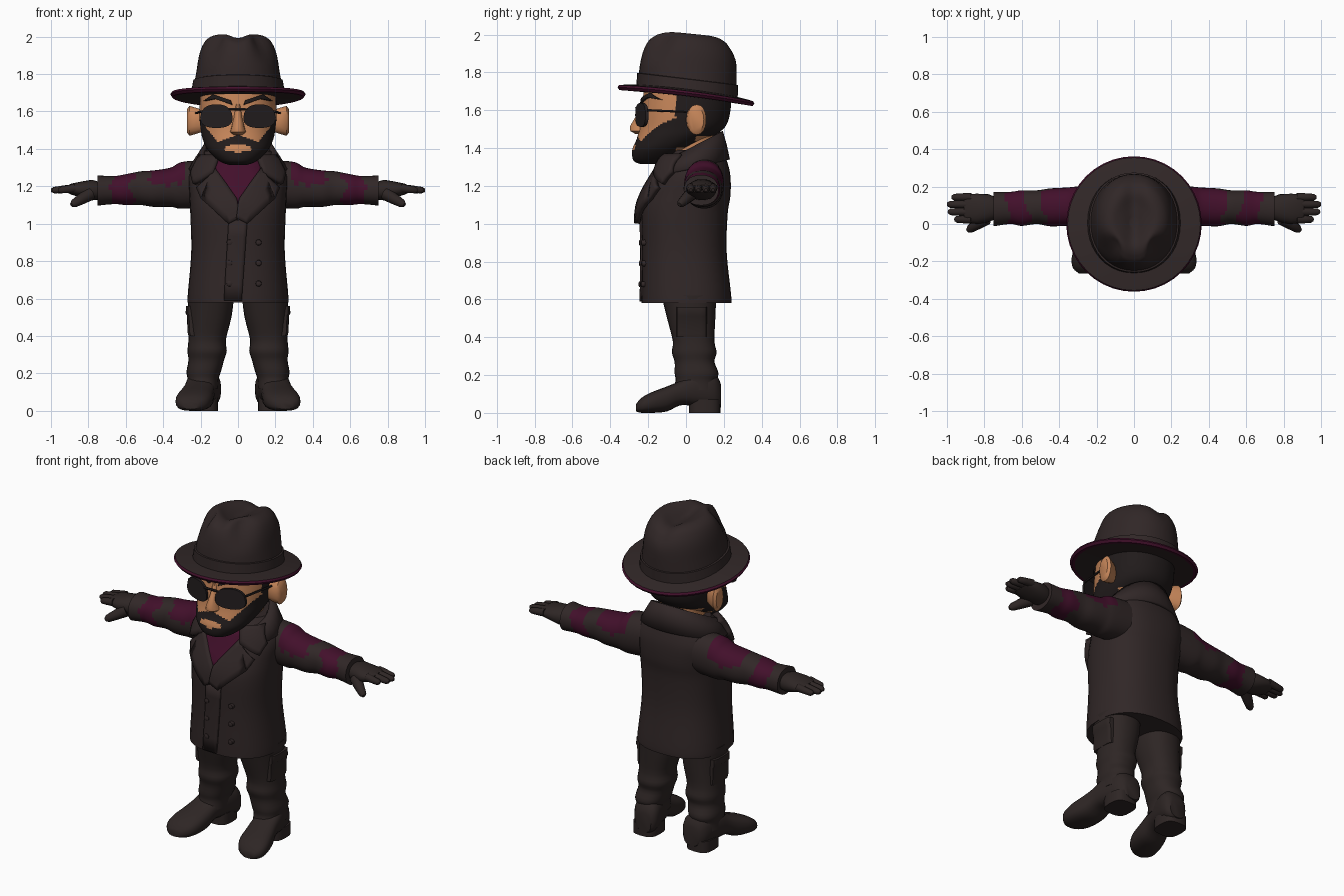
import bpy, bmesh, math
from mathutils import Vector

if "Cube" in bpy.data.objects:
    bpy.data.objects.remove(bpy.data.objects["Cube"])


def material(name, rgb):
    m = bpy.data.materials.new(name)
    m.diffuse_color = (*rgb, 1)
    m.use_nodes = True
    m.node_tree.nodes["Principled BSDF"].inputs["Base Color"].default_value = m.diffuse_color
    return m


COAT = material("coat_brown", (0.030, 0.020, 0.020))
TROUSER = material("trouser_brown", (0.027, 0.019, 0.018))
PURPLE = material("plum", (0.055, 0.005, 0.024))
SKIN = material("skin", (0.56, 0.235, 0.10))
HAIR = material("hair_black", (0.015, 0.011, 0.011))
LENS = material("lens_black", (0.017, 0.013, 0.014))


def finish(name, bm, mats, rule=None, angle=40):
    bmesh.ops.recalc_face_normals(bm, faces=bm.faces)
    if rule:
        for f in bm.faces:
            f.material_index = rule(f.calc_center_median())
    me = bpy.data.meshes.new(name)
    bm.to_mesh(me)
    bm.free()
    for m in mats:
        me.materials.append(m)
    ob = bpy.data.objects.new(name, me)
    bpy.context.collection.objects.link(ob)
    bpy.ops.object.select_all(action='DESELECT')
    ob.select_set(True)
    bpy.context.view_layer.objects.active = ob
    bpy.ops.object.shade_smooth_by_angle(angle=math.radians(angle))
    return ob


def loft(name, rings, mats, rule=None, caps=True, angle=40):
    bm = bmesh.new()
    vs = [[bm.verts.new(p) for p in r] for r in rings]
    n = len(vs[0])
    for a, b in zip(vs, vs[1:]):
        for i in range(n):
            bm.faces.new((a[i], a[(i + 1) % n], b[(i + 1) % n], b[i]))
    if caps:
        bm.faces.new(vs[0])
        bm.faces.new(vs[-1])
    return finish(name, bm, mats, rule, angle)


def dense(keys, steps):
    # smooth in-between rows through the key rows
    out = []
    for i in range(len(keys) - 1):
        p = [keys[max(0, min(len(keys) - 1, i + k))] for k in (-1, 0, 1, 2)]
        for s in range(steps):
            t = s / steps
            out.append([0.5 * (2 * b + (c - a) * t + (2 * a - 5 * b + 4 * c - d) * t * t
                               + (3 * b - a - 3 * c + d) * t ** 3) for a, b, c, d in zip(*p)])
    return out + [list(keys[-1])]


def oval(n, p):
    for i in range(n):
        a = 2 * math.pi * i / n
        c, s = math.cos(a), math.sin(a)
        yield math.copysign(abs(c) ** (2 / p), c), math.copysign(abs(s) ** (2 / p), s)


def ring_z(z, y0, y1, rx, cx=0, n=32, p=2.4):
    return [Vector((cx + rx * u, (y0 + y1) / 2 + (y1 - y0) / 2 * v, z)) for u, v in oval(n, p)]


def ring_x(x, y0, y1, z0, z1, n=20, p=2.2):
    return [Vector((x, (y0 + y1) / 2 + (y1 - y0) / 2 * u, (z0 + z1) / 2 + (z1 - z0) / 2 * v))
            for u, v in oval(n, p)]


def rod(name, a, b, r0, r1, mat, n=10):
    a, b = Vector(a), Vector(b)
    q = (b - a).to_track_quat('Z', 'Y')
    rings = [[a.lerp(b, t) + q @ Vector((u * r, v * r, 0)) for u, v in oval(n, 2)]
             for t, r in ((0, r0), (0.5, (r0 + r1) / 2), (0.88, r1), (1, r1 * 0.5))]
    return loft(name, rings, [mat])


def front_y(keys, x, z, p):
    # front surface of a body made of (z, y0, y1, rx) rows
    for a, b in zip(keys, keys[1:]):
        if a[0] <= z <= b[0]:
            t = (z - a[0]) / (b[0] - a[0])
            y0, y1, rx = [a[i] + (b[i] - a[i]) * t for i in (1, 2, 3)]
            k = max(0, 1 - min(1, abs(x / rx)) ** p) ** (1 / p)
            return (y0 + y1) / 2 - (y1 - y0) / 2 * k
    return 0


def plate(name, pts, keys, mat, off, thick, p=2.4):
    bm = bmesh.new()
    f = bm.faces.new([bm.verts.new((x, 0, z)) for x, z in pts])
    bmesh.ops.triangulate(bm, faces=[f])
    bmesh.ops.subdivide_edges(bm, edges=bm.edges[:], cuts=4, use_grid_fill=True)
    for v in bm.verts:
        v.co.y = front_y(keys, v.co.x, v.co.z, p) - off
    ob = finish(name, bm, [mat])
    m = ob.modifiers.new("thickness", 'SOLIDIFY')
    m.thickness, m.offset = thick, 0


# Coat body, neckwear, lapels, overlap and buttons
torso = dense([(.58, -.235, .24, .27), (.63, -.235, .238, .268), (.85, -.232, .215, .25),
               (1.05, -.235, .22, .255), (1.15, -.21, .235, .26), (1.25, -.16, .235, .265),
               (1.32, -.13, .22, .235), (1.39, -.08, .195, .18)], 4)
loft("coat_body", [ring_z(*k) for k in torso], [COAT])
plate("neck_scarf", [(-.13, 1.35), (.13, 1.35), (.11, 1.25), (0, 1.1), (-.11, 1.25)], torso, PURPLE, .012, .02)
for s in (-1, 1):
    plate("lapel", [(s * x, z) for x, z in ((.125, 1.30), (.15, 1.25), (.215, 1.19), (.19, 1.13),
                                            (.05, 1.0), (-.01, 1.03), (.005, 1.13))],
          torso, COAT, .02 + .004 * s, .03)
    plate("collar_leaf", [(s * x, z) for x, z in ((.10, 1.36), (.2, 1.36), (.245, 1.27), (.23, 1.21), (.13, 1.27))],
          torso, COAT, .025, .035)
plate("coat_overlap", [(-.075, .59), (.02, .59), (.05, 1.02), (-.05, 1.02)], torso, COAT, .004, .012)
for z in (.68, .79, .9):
    for x in (-.045, .11):
        y = front_y(torso, x, z, 2.4)
        rod("coat_button", (x, y + .01, z), (x, y - .018, z), .017, .015, COAT)

# Standing collar around the back of the neck
bm = bmesh.new()
rows = []
for i in range(25):
    a = math.radians(-145 + 290 * i / 24)
    sx, cy, w = math.sin(a), math.cos(a), (1 + math.cos(a)) / 2
    rows.append([bm.verts.new((r * sx, .02 + ry * cy, z)) for r, ry, z in
                 ((.19, .175, 1.31 + .18 * w), (.225, .195, 1.29 + .13 * w), (.265, .212, 1.25 + .09 * w))])
for a, b in zip(rows, rows[1:]):
    for j in (0, 1):
        bm.faces.new((a[j], b[j], b[j + 1], a[j + 1]))
collar = finish("coat_collar", bm, [COAT])
collar.modifiers.new("thickness", 'SOLIDIFY').thickness = .025


# Sleeves with plum patches, gloves
def patches(c):
    a, w = abs(c.x), .022 * math.sin(38 * c.z + 30 * c.y)
    if .565 + w < a < .675 + w / 2:
        return 1
    return int(.29 < a < .48 + w and c.z > 1.18 + .25 * abs(a - .38) + w)


sleeve = dense([(.18, -.005, .20, 1.09, 1.34), (.3, -.01, .20, 1.08, 1.33), (.36, -.01, .195, 1.09, 1.30),
                (.45, -.012, .19, 1.09, 1.285), (.52, .0, .18, 1.10, 1.28), (.6, -.01, .18, 1.10, 1.265),
                (.66, .0, .172, 1.105, 1.255), (.75, -.012, .172, 1.097, 1.258)], 6)
hand = [(.73, .03, .14, 1.13, 1.22), (.78, .01, .16, 1.125, 1.235), (.84, .0, .162, 1.14, 1.225),
        (.89, .008, .16, 1.155, 1.215), (.91, .02, .15, 1.165, 1.205)]
for s in (-1, 1):
    loft("sleeve", [ring_x(s * k[0], *k[1:], n=32) for k in sleeve], [COAT, PURPLE], patches)
    loft("glove", [ring_x(s * k[0], *k[1:]) for k in hand], [TROUSER])
    for y, end in ((.025, .96), (.065, .995), (.105, 1.0), (.143, .975)):
        rod("glove_finger", (s * .87, y, 1.19), (s * end, y, 1.178), .024, .018, TROUSER)
    rod("glove_thumb", (s * .79, .03, 1.16), (s * .89, -.035, 1.10), .036, .022, TROUSER)

# Trousers, pockets, shoes
leg = dense([(.62, -.13, .16, .125, .145), (.5, -.1, .155, .115, .15), (.38, -.07, .15, .10, .165),
             (.32, -.075, .162, .105, .165), (.27, -.06, .15, .095, .17), (.21, -.06, .172, .092, .183),
             (.17, -.055, .16, .083, .187), (.12, -.07, .165, .083, .19)], 3)
shoe = dense([(.185, .05, .03, .15), (.15, .08, .02, .21), (.05, .085, .035, .215), (-.03, .083, .04, .17),
              (-.1, .092, .008, .14), (-.18, .097, 0, .11), (-.235, .08, 0, .08), (-.265, .04, .008, .045)], 3)
for s in (-1, 1):
    loft("trouser_leg", [ring_z(z, y0, y1, rx, s * cx, 24, 2.3) for z, y0, y1, rx, cx in leg], [TROUSER])
    loft("shoe", [[Vector((s * (.18 + (.1 - y) * .2 + w * u), y, (z0 + z1) / 2 + (z1 - z0) / 2 * v))
                   for u, v in oval(20, 2.6)] for y, w, z0, z1 in shoe], [TROUSER])
    loft("shoe_heel", [ring_z(z, .015, .182, .078, s * .185, 20, 3) for z in (0, .07)], [TROUSER])
    loft("leg_pocket", [ring_z(z, -.05, .11, .03, s * x, 16, 4)
                        for z, x in ((.40, .235), (.42, .24), (.51, .243), (.52, .25), (.56, .248))], [TROUSER])

# Head with hair, sideburns and beard coloured by region
skull = dense([(1.315, -.24, -.12, .05), (1.335, -.278, -.06, .10), (1.39, -.284, .02, .158),
               (1.45, -.26, .12, .188), (1.51, -.245, .205, .2), (1.6, -.235, .235, .207),
               (1.73, -.22, .24, .2)], 9)


def face_colour(c):
    x, y, z = abs(c.x), c.y, c.z
    if y > .05:
        return int(z > 1.46)
    if z > 1.69 or y > -.055:
        return int(z > 1.40)
    if x < .07 and 1.375 < z < 1.425 - 2.5 * x * x and y < -.15:
        return int(x > .02 and z < 1.388)
    if x < .105 and 1.41 < z < 1.475 - .35 * x:
        return 1
    return int(z < 1.41 + max(0, x - .09) * 1.3)


loft("head", [ring_z(*k, n=120, p=2.2) for k in skull], [SKIN, HAIR], face_colour)
loft("neck", [ring_z(z, -.1, .15, .125) for z in (1.28, 1.48)], [SKIN])
loft("nose", [ring_z(z, y, -.17, w, n=14, p=2) for z, y, w in
              ((1.64, -.235, .018), (1.57, -.265, .024), (1.515, -.298, .036),
               (1.49, -.296, .044), (1.475, -.27, .03))], [SKIN])

# Ears, eyebrows, sunglasses
for s in (-1, 1):
    loft("ear", [ring_x(s * x, .045 - w + o, .045 + w + o, 1.55 - h, 1.55 + h, 16)
                 for x, w, h, o in ((.18, .03, .055, -.01), (.225, .045, .07, 0), (.26, .05, .08, .012),
                                    (.274, .035, .06, .014))], [SKIN])
    plate("eyebrow", [(s * x, z) for x, z in ((.03, 1.635), (.04, 1.66), (.13, 1.69), (.18, 1.655), (.12, 1.667))],
          skull, HAIR, .006, .016, 2.2)
    lens = [(s * (.115 + .085 * u + .008 * u * v * -1), .32 * (.115 + .085 * u), 1.575 + .063 * v)
            for u, v in oval(28, 2.5)]
    loft("sunglass_lens", [[Vector((x, y + d, z)) for x, y, z in lens] for d in (-.278, -.262)], [LENS])
    rod("sunglass_arm", (s * .195, -.205, 1.6), (s * .228, .03, 1.59), .007, .006, LENS, 6)
rod("sunglass_bridge", (-.05, -.262, 1.612), (.05, -.262, 1.612), .007, .007, LENS, 6)

# Hat brim with plum trim
BRIM_TILT = .12


def brim_ring(r, dz):
    pts = [Vector((r * u, r * v, 0)) for u, v in oval(40, 2)]
    for q in pts:
        q.z = 1.682 + dz - BRIM_TILT * q.y + .1 * q.x * q.x
    return pts


loft("hat_brim", [brim_ring(r, d) for r, d in ((.19, -.012), (.335, -.017))], [COAT], caps=False)
loft("hat_trim", [brim_ring(r, d) for r, d in ((.335, -.017), (.352, -.018), (.362, -.004), (.355, .008))],
     [PURPLE], caps=False)
loft("hat_brim_top", [brim_ring(r, d) for r, d in ((.355, .008), (.33, .013), (.2, .03))], [COAT], caps=False)

# Pinched crown and ribbon
crown = dense([(1.68, -.255, .265, .245), (1.8, -.245, .268, .225), (1.9, -.222, .262, .205),
               (1.96, -.185, .225, .172), (1.985, -.13, .17, .125), (1.975, -.07, .1, .07),
               (1.968, -.02, .03, .02)], 4)
rings = [ring_z(*k, n=40, p=2.1) for k in crown]
for k, r in enumerate(rings):
    for q in r:
        top = max(0, min(1, (q.z - 1.82) / .13))
        side = math.exp(-((abs(q.x) - .13) / .06) ** 2 - ((q.y + .15) / .08) ** 2)
        q.x *= 1 - .28 * top * side
        q.y += .035 * top * side
        q.z += .022 * top - (BRIM_TILT if top < 1 else .1) * q.y - .028 * top * math.exp(-(q.x / .05) ** 2)
loft("hat_crown", rings, [COAT])
band = [ring_z(z, y0 - .008, y1 + .008, rx + .008, n=40, p=2.1) for z, y0, y1, rx in
        ((1.69, -.255, .265, .244), (1.765, -.25, .267, .232), (1.768, -.24, .255, .22))]
for r in band:
    for q in r:
        q.z -= BRIM_TILT * q.y
loft("hat_ribbon", band, [COAT], caps=False)
